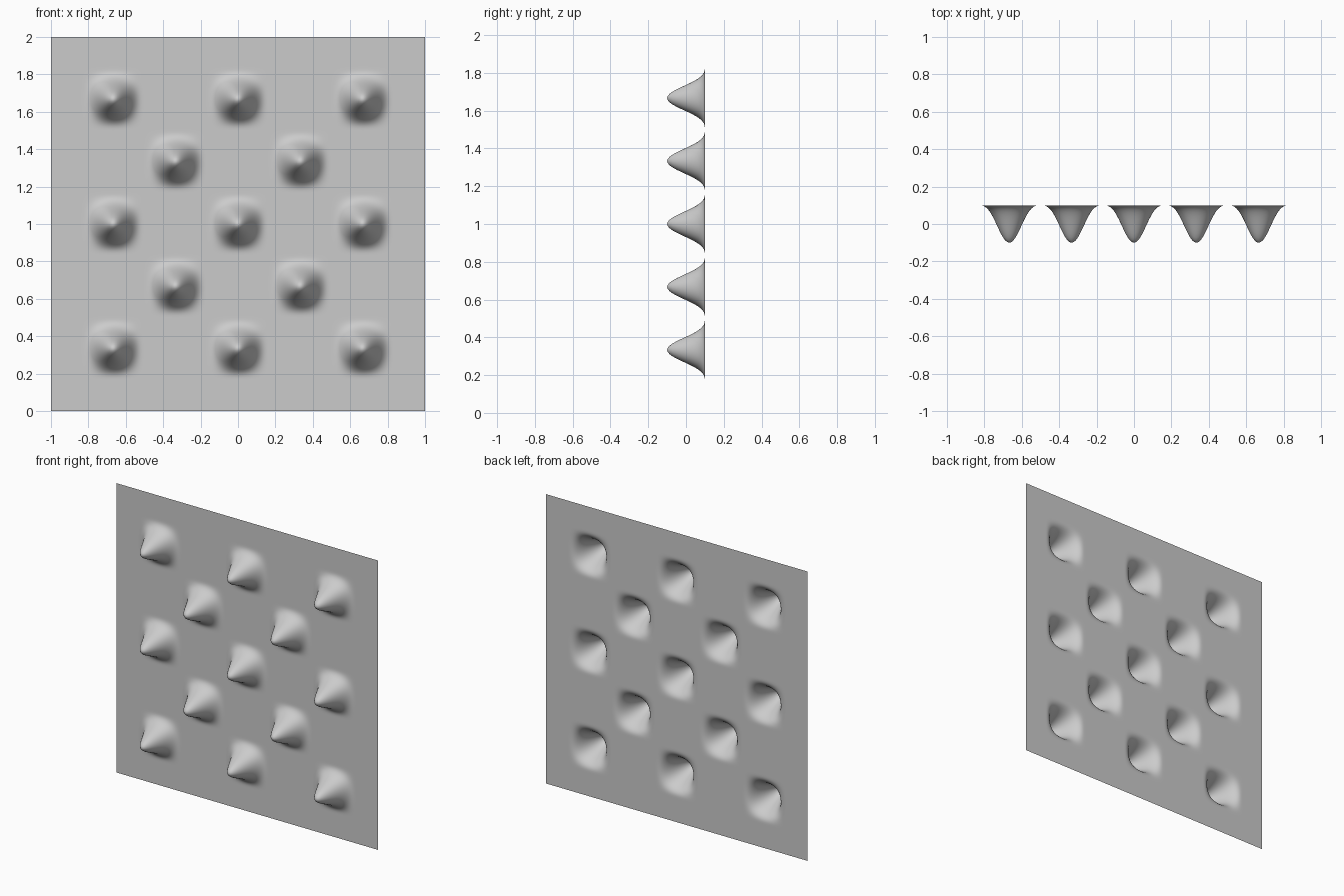
import bpy, bmesh
from math import cos, pi
from mathutils import Matrix

if "Cube" in bpy.data.objects:
    bpy.data.objects.remove(bpy.data.objects["Cube"])

SIZE = 2.0
CELLS = 6            # bump lattice: spacing is SIZE / CELLS
SEGS = 180           # grid divisions per side
HEIGHT = 0.2         # how far each bump stands out
BACK_Y = 0.1         # plane of the sheet
pitch = SIZE / CELLS


def bump(x, z):
    """Rounded-square peaks on a checkerboard, flat around the border."""
    if max(abs(x), abs(z)) > 2.5 * pitch:
        return 0.0
    wave = cos(pi * x / pitch) * cos(pi * z / pitch)
    return HEIGHT * max(0.0, wave) ** 3


# Flat sheet standing upright, facing -y
bm = bmesh.new()
bmesh.ops.create_grid(bm, x_segments=SEGS, y_segments=SEGS, size=SIZE / 2,
                      matrix=Matrix.Rotation(pi / 2, 4, 'X'))

# Push the bumps out of the front
for v in bm.verts:
    v.co.y = BACK_Y - bump(v.co.x, v.co.z)
    v.co.z += SIZE / 2
for f in bm.faces:
    f.smooth = True

mesh = bpy.data.meshes.new("studded_panel")
bm.to_mesh(mesh)
bm.free()
panel = bpy.data.objects.new("studded_panel", mesh)
bpy.context.collection.objects.link(panel)
